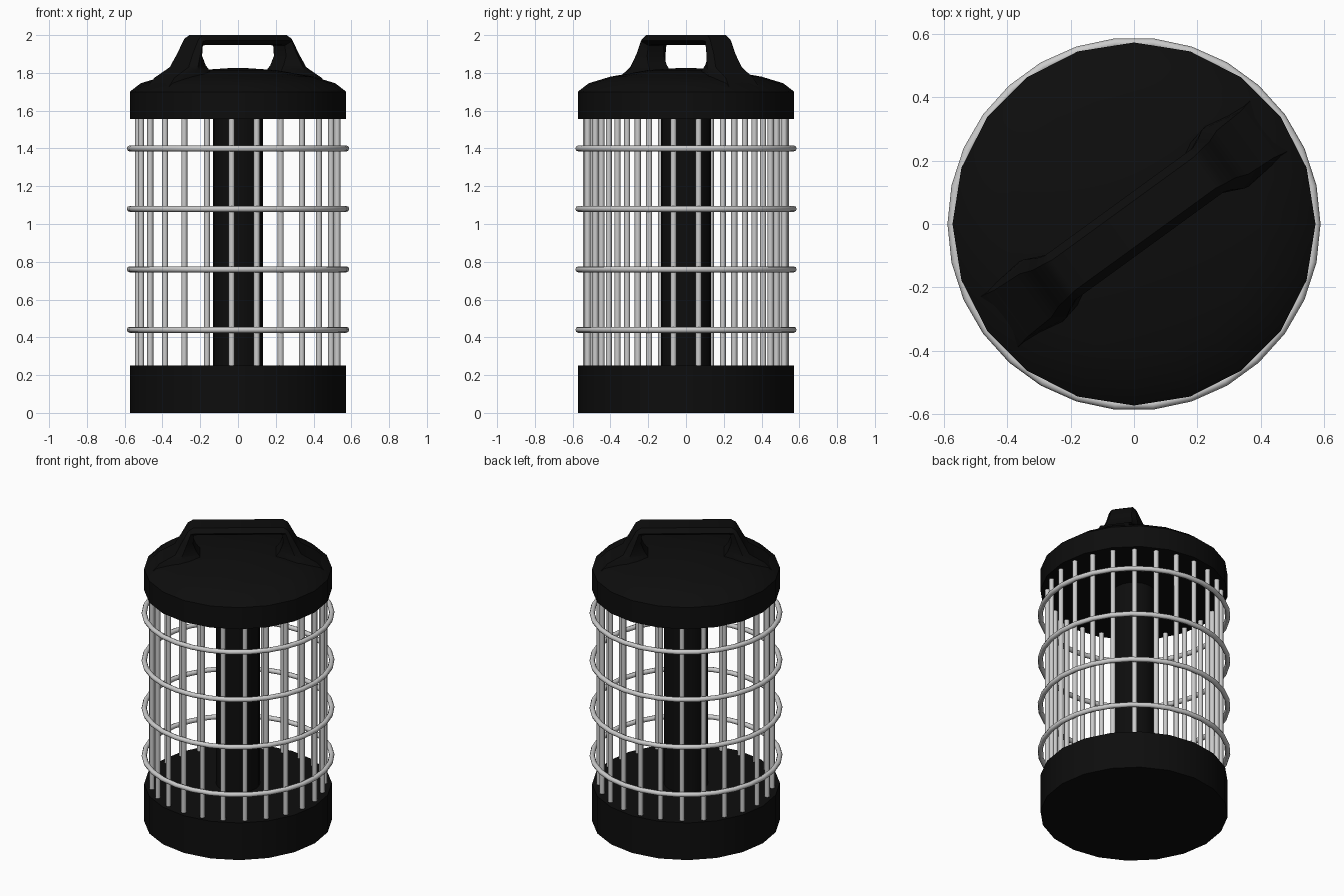
import bpy, bmesh
from math import sin, cos, pi, radians

if "Cube" in bpy.data.objects:
    bpy.data.objects.remove(bpy.data.objects["Cube"])

black = bpy.data.materials.new("black_plastic")
black.diffuse_color = (0.004, 0.004, 0.004, 1)
black.use_nodes = True
black.node_tree.nodes["Principled BSDF"].inputs["Base Color"].default_value = black.diffuse_color


def finish(name, bm, mat=None, angle=40):
    bmesh.ops.recalc_face_normals(bm, faces=bm.faces)
    me = bpy.data.meshes.new(name)
    bm.to_mesh(me)
    bm.free()
    ob = bpy.data.objects.new(name, me)
    bpy.context.collection.objects.link(ob)
    if mat:
        me.materials.append(mat)
    bpy.ops.object.select_all(action='DESELECT')
    bpy.context.view_layer.objects.active = ob
    ob.select_set(True)
    bpy.ops.object.shade_smooth_by_angle(angle=radians(angle))
    return ob


def loft(bm, rings):
    # Bridge closed rings of points and cap both ends
    rows = [[bm.verts.new(p) for p in ring] for ring in rings]
    n = len(rows[0])
    for a, b in zip(rows, rows[1:]):
        for i in range(n):
            j = (i + 1) % n
            bm.faces.new((a[i], a[j], b[j], b[i]))
    bm.faces.new(rows[0])
    bm.faces.new(rows[-1])


def circle(r, z, n, cx=0, cy=0):
    return [(cx + r * cos(2 * pi * i / n), cy + r * sin(2 * pi * i / n), z) for i in range(n)]


def lathe(name, profile, n=20):
    bm = bmesh.new()
    loft(bm, [circle(r, z, n) for r, z in profile])
    return finish(name, bm, black)


# Base, central tube and domed cap
lathe("base", [(0.573, 0), (0.573, 0.25)])
lathe("central_tube", [(0.133, 0.24), (0.133, 1.57)])
lathe("top_cap", [(0.573, 1.555), (0.573, 1.70), (0.515, 1.745), (0.40, 1.78),
                  (0.20, 1.815), (0.05, 1.825)])

# Vertical cage bars
bm = bmesh.new()
for k in range(25):
    a = pi + 2 * pi * k / 25
    x, y = 0.53 * cos(a), 0.53 * sin(a)
    loft(bm, [circle(0.016, z, 8, x, y) for z in (0.24, 1.56)])
finish("cage_bars", bm, angle=60)

# Horizontal cage rings
for k in range(4):
    bpy.ops.mesh.primitive_torus_add(major_segments=30, minor_segments=8, major_radius=0.573,
                                     minor_radius=0.016, location=(0, 0, 0.44 + 0.32 * k))
    ring = bpy.context.object
    ring.name = f"cage_ring_{k + 1}"
    bpy.ops.object.shade_smooth_by_angle(angle=radians(60))

# Carry handle: stations of (along, height, half width) for inner, middle and outer edges
half = [
    ((0.20, 1.76, 0.08), (0.38, 1.74, 0.12), (0.53, 1.72, 0.10)),
    ((0.24, 1.82, 0.065), (0.35, 1.815, 0.115), (0.48, 1.775, 0.09)),
    ((0.255, 1.84, 0.06), (0.34, 1.84, 0.11), (0.385, 1.83, 0.085)),
    ((0.275, 1.89, 0.055), (0.315, 1.90, 0.095), (0.345, 1.905, 0.07)),
    ((0.27, 1.945, 0.05), (0.29, 1.968, 0.085), (0.305, 1.98, 0.065)),
    ((0.25, 1.947, 0.05), (0.265, 1.972, 0.085), (0.275, 2.0, 0.06)),
]
stations = [(1, s) for s in half] + [(-1, s) for s in reversed(half)]
bm = bmesh.new()
loft(bm, [[(sx * u, w, z) for u, z, w in s] + [(sx * u, -w, z) for u, z, w in reversed(s)]
          for sx, s in stations])
handle = finish("carry_handle", bm, black)
handle.rotation_euler.z = radians(36)
